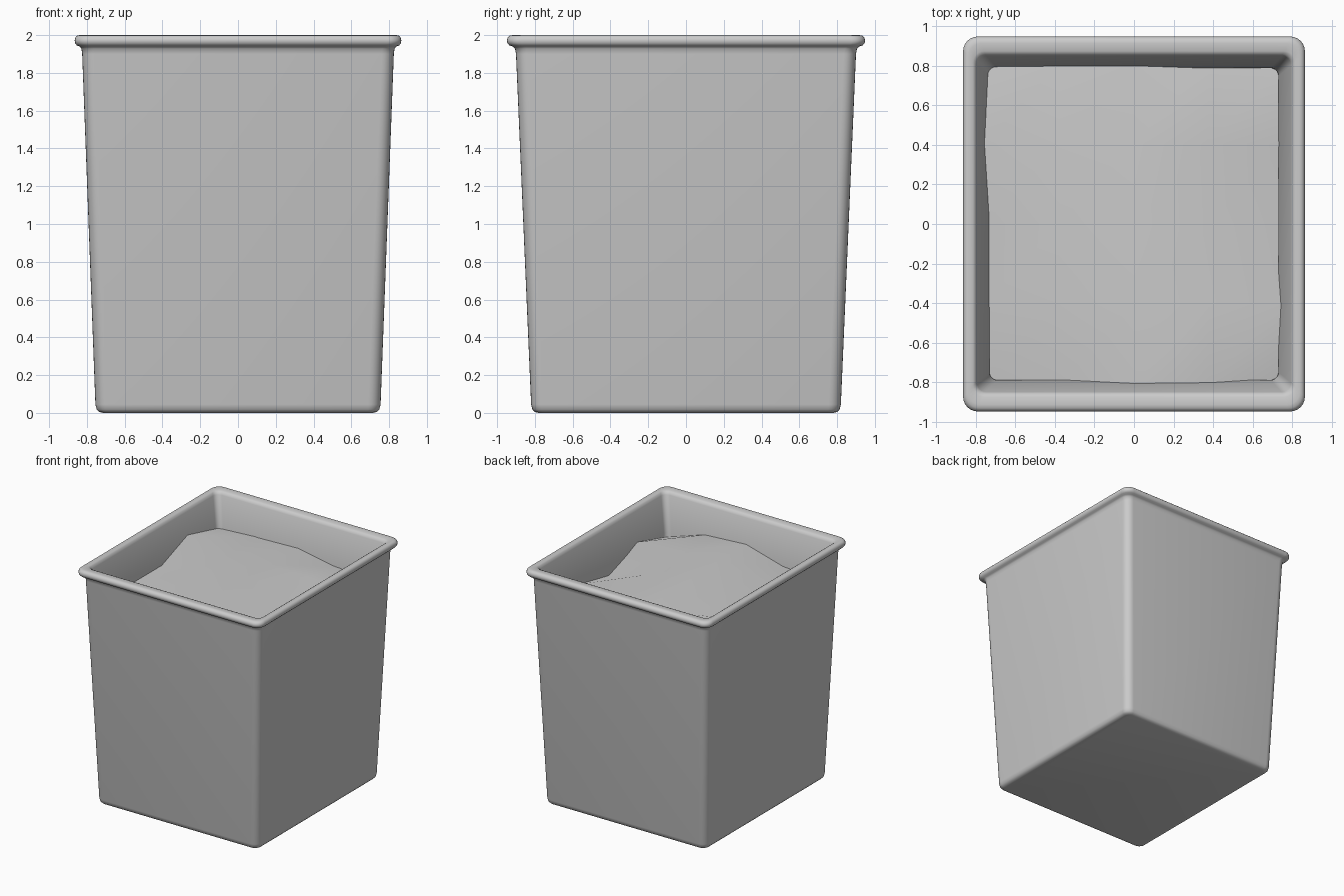
import bpy, bmesh, math

if "Cube" in bpy.data.objects:
    bpy.data.objects.remove(bpy.data.objects["Cube"])


def add_object(name, bm, angle):
    bmesh.ops.recalc_face_normals(bm, faces=bm.faces)
    mesh = bpy.data.meshes.new(name)
    bm.to_mesh(mesh)
    bm.free()
    obj = bpy.data.objects.new(name, mesh)
    bpy.context.collection.objects.link(obj)
    bpy.ops.object.select_all(action='DESELECT')
    obj.select_set(True)
    bpy.context.view_layer.objects.active = obj
    bpy.ops.object.shade_smooth_by_angle(angle=math.radians(angle))
    return obj


def ring(bm, hx, hy, r, z, steps=6):
    """Rounded rectangle of vertices at height z."""
    verts = []
    for i, (sx, sy) in enumerate(((1, 1), (-1, 1), (-1, -1), (1, -1))):
        for k in range(steps + 1):
            a = math.radians(90) * (i + k / steps)
            verts.append(bm.verts.new((sx * (hx - r) + r * math.cos(a),
                                       sy * (hy - r) + r * math.sin(a), z)))
    return verts


# Tapered container: underside, outer wall, rolled rim, inner wall, inner floor
profile = [  # half width x, half depth y, corner radius, height
    (0.715, 0.780, 0.035, 0.000),
    (0.735, 0.800, 0.050, 0.005),
    (0.748, 0.813, 0.060, 0.018),
    (0.755, 0.820, 0.065, 0.045),
    (0.825, 0.900, 0.065, 1.900),
    (0.829, 0.905, 0.065, 1.928),
    (0.838, 0.917, 0.065, 1.940),
    (0.853, 0.935, 0.070, 1.945),
    (0.862, 0.945, 0.072, 1.957),
    (0.865, 0.949, 0.075, 1.972),
    (0.861, 0.944, 0.073, 1.988),
    (0.850, 0.932, 0.070, 1.998),
    (0.838, 0.915, 0.065, 2.000),
    (0.815, 0.875, 0.055, 1.998),
    (0.803, 0.859, 0.050, 1.990),
    (0.795, 0.850, 0.048, 1.970),
    (0.732, 0.790, 0.040, 1.690),
    (0.690, 0.750, 0.040, 0.100),
]
bm = bmesh.new()
rings = [ring(bm, *p) for p in profile]
for lower, upper in zip(rings, rings[1:]):
    n = len(lower)
    for i in range(n):
        j = (i + 1) % n
        bm.faces.new((lower[i], lower[j], upper[j], upper[i]))
bm.faces.new(rings[0])
bm.faces.new(rings[-1])
add_object("container", bm, 50)

# Uneven fill surface, its edges tucked into the container wall
heights = [
    (1.66, 1.68, 1.77, 1.75, 1.63),
    (1.69, 1.75, 1.77, 1.76, 1.74),
    (1.69, 1.76, 1.76, 1.72, 1.61),
    (1.80, 1.74, 1.75, 1.75, 1.69),
    (1.71, 1.73, 1.74, 1.68, 1.65),
]
bm = bmesh.new()
grid = [[bm.verts.new(((i - 2) * 0.378, (j - 2) * 0.407, z))
         for i, z in enumerate(row)] for j, row in enumerate(heights)]
for j in range(4):
    for i in range(4):
        bm.faces.new((grid[j][i], grid[j][i + 1],
                      grid[j + 1][i + 1], grid[j + 1][i]))
add_object("fill_surface", bm, 60)
